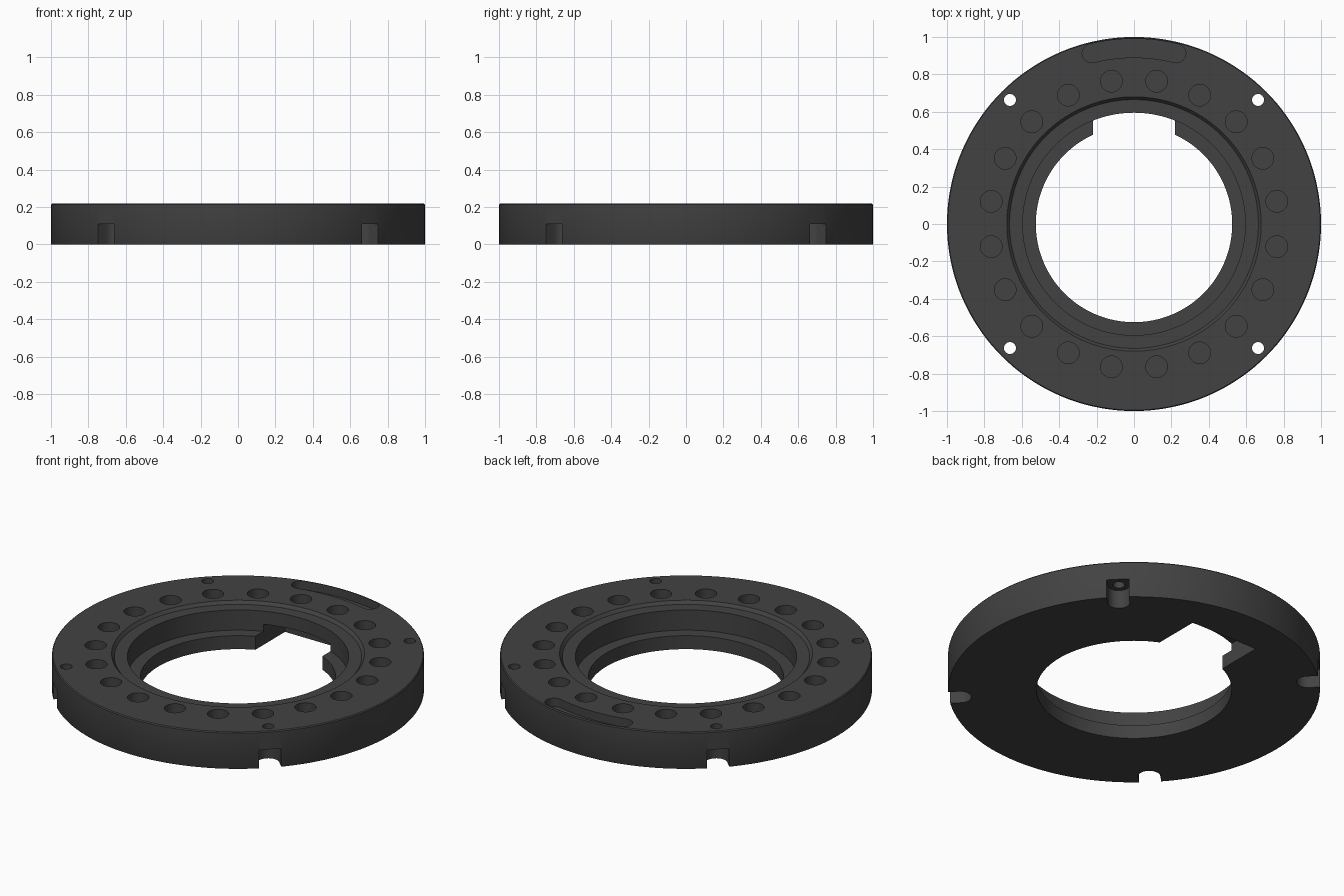
import bpy, bmesh, math
from mathutils import Matrix

if "Cube" in bpy.data.objects:
    bpy.data.objects.remove(bpy.data.objects["Cube"])

H = 0.218           # ring thickness
mat = bpy.data.materials.new("dark grey")
mat.diffuse_color = (0.055, 0.055, 0.055, 1)
mat.use_nodes = True
mat.node_tree.nodes["Principled BSDF"].inputs["Base Color"].default_value = mat.diffuse_color


def make_object(name, bm):
    bmesh.ops.recalc_face_normals(bm, faces=bm.faces)
    me = bpy.data.meshes.new(name)
    bm.to_mesh(me)
    bm.free()
    me.materials.append(mat)
    ob = bpy.data.objects.new(name, me)
    bpy.context.collection.objects.link(ob)
    return ob


def prism(bm, outline, z0, z1):
    """Closed prism from a 2D outline."""
    face = bm.faces.new([bm.verts.new((x, y, z0)) for x, y in outline])
    ext = bmesh.ops.extrude_face_region(bm, geom=[face])["geom"]
    verts = [v for v in ext if isinstance(v, bmesh.types.BMVert)]
    bmesh.ops.translate(bm, verts=verts, vec=(0, 0, z1 - z0))


def arc(cx, cy, r, a0, a1, n):
    return [(cx + r * math.cos(math.radians(a0 + (a1 - a0) * i / n)),
             cy + r * math.sin(math.radians(a0 + (a1 - a0) * i / n))) for i in range(n + 1)]


def circle(cx, cy, r, n=32):
    return arc(cx, cy, r, 0, 360, n)[:-1]


def polar(r, deg):
    return r * math.cos(math.radians(deg)), r * math.sin(math.radians(deg))


def cut(target, name, outlines, z0, z1):
    bm = bmesh.new()
    for o in outlines:
        prism(bm, o, z0, z1)
    cutter = make_object(name, bm)
    cutter.hide_render = True
    cutter.hide_set(True)
    mod = target.modifiers.new(name, 'BOOLEAN')
    mod.operation = 'DIFFERENCE'
    mod.solver = 'EXACT'
    mod.object = cutter


# Ring body: stepped cross-section turned around z
profile = [(0.525, 0), (0.999, 0), (1.0, 0.002), (1.0, H - 0.006), (0.995, H), (0.68, H),
           (0.665, H - 0.018), (0.595, H - 0.018), (0.595, 0.08), (0.525, 0.08)]
SEG = 144
bm = bmesh.new()
rings = [[bm.verts.new((r * math.cos(2 * math.pi * i / SEG), r * math.sin(2 * math.pi * i / SEG), z))
          for r, z in profile] for i in range(SEG)]
for i in range(SEG):
    a, b = rings[i], rings[(i + 1) % SEG]
    for j in range(len(profile)):
        k = (j + 1) % len(profile)
        bm.faces.new((a[j], b[j], b[k], a[k]))
ring = make_object("ring_body", bm)

# Twenty blind round pockets in the top
cut(ring, "pocket_cutter", [circle(*polar(0.773, 9 + 18 * i), 0.058) for i in range(20)],
    H - 0.08, H + 0.1)

# Four through bolt holes, each opening into a round-ended notch under the rim
cut(ring, "bolt_hole_cutter", [circle(*polar(0.938, 45 + 90 * i), 0.032, 24) for i in range(4)],
    -0.1, H + 0.1)
notches = []
for i in range(4):
    m = Matrix.Rotation(math.radians(45 + 90 * i), 2)
    shape = [(1.1, 0.06)] + arc(0.938, 0, 0.06, 90, 270, 16) + [(1.1, -0.06)]
    notches.append([(m[0][0] * x + m[0][1] * y, m[1][0] * x + m[1][1] * y) for x, y in shape])
cut(ring, "rim_notch_cutter", notches, -0.1, 0.11)

# Rectangular key slot in the underside, open to the bore
cut(ring, "key_slot_cutter", [[(-0.22, 0.3), (0.22, 0.3), (0.22, 0.755), (-0.22, 0.755)]], -0.1, 0.122)

# Shallow curved slot with rounded ends at the back of the top
left, right = polar(0.94, 104), polar(0.94, 76)
slot = (arc(0, 0, 0.99, 76, 104, 20) + arc(*left, 0.05, 104, 284, 12)[1:-1]
        + arc(0, 0, 0.89, 104, 76, 20) + arc(*right, 0.05, 256, 436, 12)[1:-1])
cut(ring, "curved_slot_cutter", [slot], H - 0.05, H + 0.1)

# Apply the cuts and smooth the round walls
bpy.context.view_layer.objects.active = ring
ring.select_set(True)
for mod in list(ring.modifiers):
    bpy.ops.object.modifier_apply(modifier=mod.name)
for ob in [o for o in bpy.data.objects if o != ring]:
    bpy.data.objects.remove(ob)
bpy.ops.object.shade_smooth_by_angle(angle=math.radians(30))
